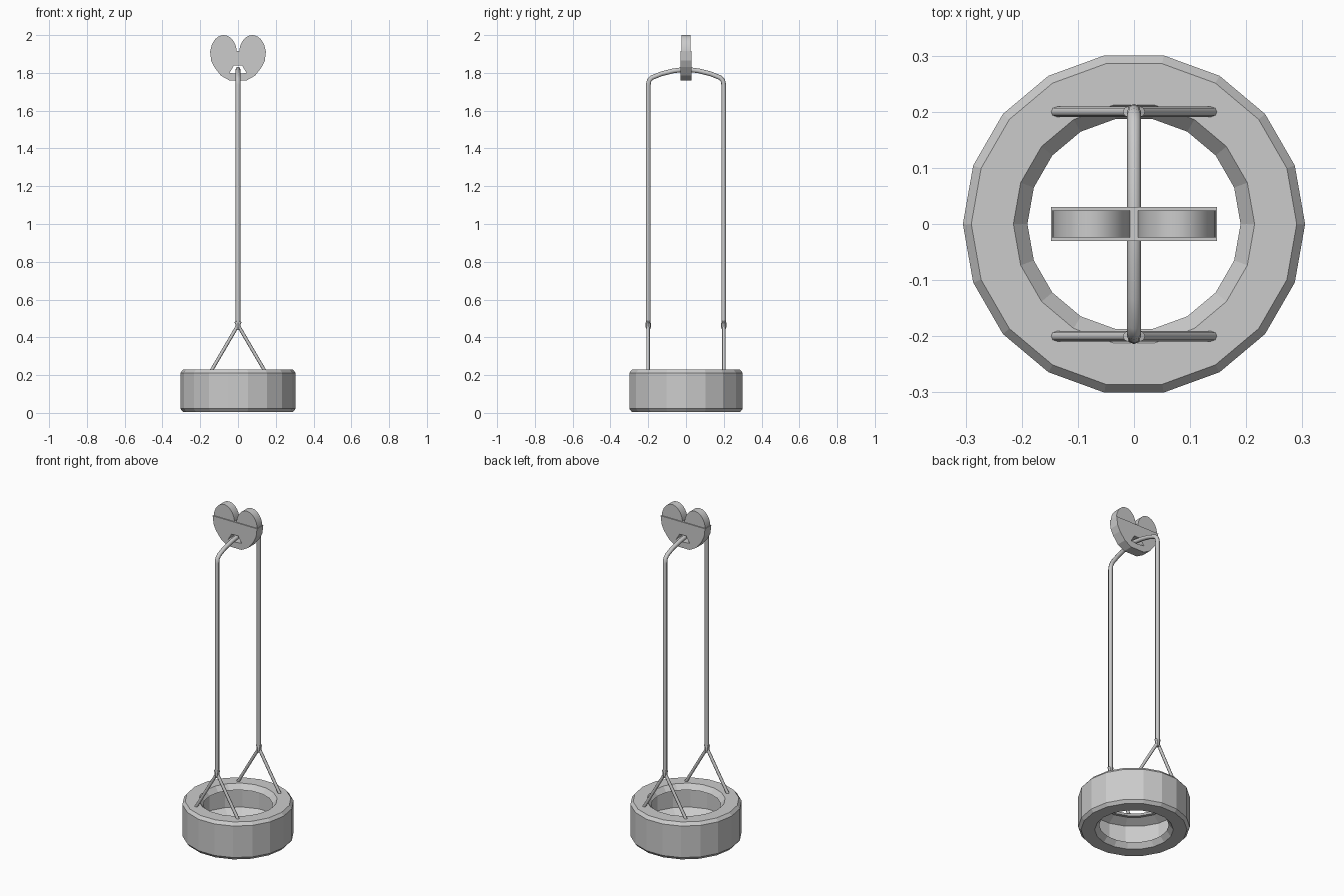
import bpy, bmesh, math
from mathutils import Vector

if "Cube" in bpy.data.objects:
    bpy.data.objects.remove(bpy.data.objects["Cube"])


def make(name, bm):
    bmesh.ops.recalc_face_normals(bm, faces=bm.faces)
    me = bpy.data.meshes.new(name)
    bm.to_mesh(me)
    bm.free()
    ob = bpy.data.objects.new(name, me)
    bpy.context.collection.objects.link(ob)
    return ob


def lathe(name, profile, n):
    bm = bmesh.new()
    rings = [[bm.verts.new((r * math.cos(2 * math.pi * i / n), r * math.sin(2 * math.pi * i / n), z))
              for r, z in profile] for i in range(n)]
    m = len(profile)
    for i in range(n):
        a, b = rings[i], rings[(i + 1) % n]
        for j in range(m):
            k = (j + 1) % m
            bm.faces.new((a[j], b[j], b[k], a[k]))
    return make(name, bm)


def tube(name, pts, radii, n=8):
    # sweep along a path in a vertical plane
    bm = bmesh.new()
    pts = [Vector(p) for p in pts]
    side = Vector((1, 0, 0)) if all(abs(p.x) < 1e-6 for p in pts) else Vector((0, 1, 0))
    rings = []
    for i, p in enumerate(pts):
        d0 = (p - pts[max(i - 1, 0)]).normalized()
        d1 = (pts[min(i + 1, len(pts) - 1)] - p).normalized()
        up = side.cross((d0 + d1).normalized())
        rings.append([bm.verts.new(p + radii[i] * (side * math.cos(2 * math.pi * k / n)
                                                   + up * math.sin(2 * math.pi * k / n))) for k in range(n)])
    for a, b in zip(rings, rings[1:]):
        for k in range(n):
            bm.faces.new((a[k], a[(k + 1) % n], b[(k + 1) % n], b[k]))
    bm.faces.new(rings[0])
    bm.faces.new(rings[-1])
    return make(name, bm)


def prism(name, outline, half):
    # outline in x/z, extruded symmetrically along y
    bm = bmesh.new()
    f = bm.faces.new([bm.verts.new((x, -half, z)) for x, z in outline])
    ext = bmesh.ops.extrude_face_region(bm, geom=[f])
    bmesh.ops.translate(bm, verts=[v for v in ext['geom'] if isinstance(v, bmesh.types.BMVert)],
                        vec=(0, 2 * half, 0))
    return make(name, bm)


def smooth(ob, angle):
    bpy.ops.object.select_all(action='DESELECT')
    ob.select_set(True)
    bpy.context.view_layer.objects.active = ob
    bpy.ops.object.shade_smooth_by_angle(angle=math.radians(angle))


# tire with a hollow inner channel
half = [(0.215, 0.23), (0.29, 0.23), (0.305, 0.212)]
inner = [(0.27, 0.06), (0.27, 0.18), (0.215, 0.205), (0.19, 0.2)]
lathe("tire", half + [(0.305, 0.022), (0.29, 0.004), (0.215, 0.004), (0.19, 0.034), (0.215, 0.029)] + inner, 18)

# main rope draped through the hanger
right = [(0, 0.07, 1.81), (0, 0.13, 1.795), (0, 0.18, 1.775), (0, 0.195, 1.76), (0, 0.2, 1.735), (0, 0.2, 0.45)]
path = [(x, -y, z) for x, y, z in reversed(right)] + [(0, 0, 1.82)] + right
smooth(tube("rope", path, [0.0125] * len(path)), 50)

# rope legs and knots
for s, tag in ((-1, "front"), (1, "back")):
    y = 0.2 * s
    for d, lr in ((-1, "left"), (1, "right")):
        smooth(tube(f"rope_leg_{tag}_{lr}", [(-0.012 * d, y, 0.485), (0.155 * d, y, 0.2)], [0.009] * 2), 50)
    tube(f"knot_{tag}", [(0, y, 0.44), (0, y, 0.455), (0, y, 0.475), (0, y, 0.49)],
         [0.009, 0.014, 0.014, 0.009])

# hanger wheels
for d, lr in ((-1, "left"), (1, "right")):
    n = 28
    ring = [(0.076 * d + 0.07 * math.cos(2 * math.pi * i / n), 1.905 + 0.095 * math.sin(2 * math.pi * i / n))
            for i in range(n)]
    smooth(prism(f"hanger_wheel_{lr}", ring, 0.024), 40)

# hanger bracket: two mirrored halves around the rope window
edge = [(0, 1.915), (0, 1.838), (0.022, 1.838), (0.045, 1.8), (0, 1.795), (0, 1.76), (0.045, 1.76),
        (0.09, 1.785), (0.125, 1.83), (0.142, 1.865), (0.148, 1.915)]
for d, lr in ((-1, "left"), (1, "right")):
    prism(f"hanger_bracket_{lr}", [(x * d, z) for x, z in edge], 0.03)
